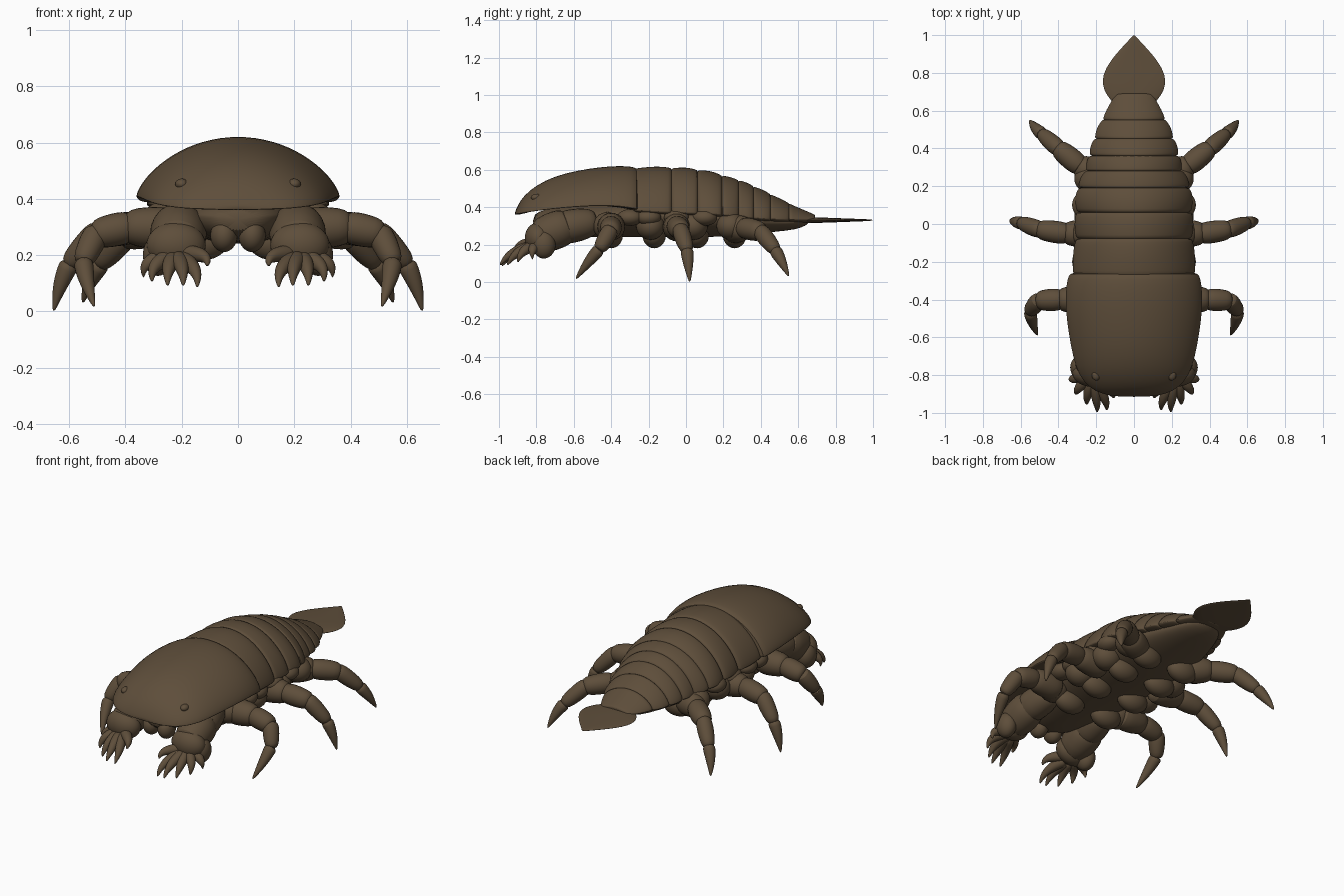
import bpy, bmesh, math
from mathutils import Vector

if "Cube" in bpy.data.objects:
    bpy.data.objects.remove(bpy.data.objects["Cube"], do_unlink=True)

mat = bpy.data.materials.new("brown chitin")
mat.use_nodes = True
COLOR = (0.112, 0.076, 0.043, 1)
mat.diffuse_color = COLOR
bsdf = mat.node_tree.nodes["Principled BSDF"]
bsdf.inputs["Base Color"].default_value = COLOR
bsdf.inputs["Roughness"].default_value = 0.7


def finish(name, bm, mirror=False):
    bmesh.ops.recalc_face_normals(bm, faces=bm.faces)
    mesh = bpy.data.meshes.new(name)
    bm.to_mesh(mesh)
    bm.free()
    mesh.materials.append(mat)
    ob = bpy.data.objects.new(name, mesh)
    bpy.context.collection.objects.link(ob)
    bpy.ops.object.select_all(action="DESELECT")
    ob.select_set(True)
    bpy.context.view_layer.objects.active = ob
    bpy.ops.object.shade_smooth_by_angle(angle=math.radians(50))
    if mirror:
        ob.modifiers.new("mirror", "MIRROR").use_mirror_merge = False
    s = ob.modifiers.new("smooth", "SUBSURF")
    s.levels = s.render_levels = 1


def skin(bm, rings):
    """Join rings of points into a capped tube."""
    loops = [[bm.verts.new(p) for p in ring] for ring in rings]
    n = len(loops[0])
    for a, b in zip(loops, loops[1:]):
        for i in range(n):
            j = (i + 1) % n
            bm.faces.new((a[i], a[j], b[j], b[i]))
    bm.faces.new(loops[0][::-1])
    bm.faces.new(loops[-1])


def section(y, w, top, edge, bottom, n=36):
    """Cross-section with a dome flaring to its edge, and a belly below."""
    ring = []
    for i in range(n):
        a = 2 * math.pi * i / n
        s = math.sin(a)
        z = edge + (s ** 1.35 * (top - edge) if s > 0 else s * (edge - bottom))
        ring.append((w * math.cos(a), y, z))
    return ring


def loft(name, rows):
    bm = bmesh.new()
    skin(bm, [section(*r) for r in rows])
    finish(name, bm)


def tube(bm, pts, radii, n=12):
    """Tapered tube along a path."""
    pts = [Vector(p) for p in pts]
    rings = []
    for i, p in enumerate(pts):
        d = (pts[min(i + 1, len(pts) - 1)] - pts[max(i - 1, 0)]).normalized()
        u = d.cross(Vector((0, 0, 1))).normalized()
        v = u.cross(d)
        rings.append([p + radii[i] * (u * math.cos(k * math.tau / n)
                      + v * math.sin(k * math.tau / n)) for k in range(n)])
    skin(bm, rings)


def joint(bm, a, b, ra, rb):
    """One gently swollen limb segment with rounded ends."""
    a, b = Vector(a), Vector(b)
    ts = (-0.15, -0.06, 0.25, 0.6, 0.98, 1.12)
    ks = (0.55, 0.9, 1.04, 1.06, 1.0, 0.6)
    tube(bm, [a.lerp(b, t) for t in ts], [(ra + (rb - ra) * t) * k for t, k in zip(ts, ks)])


def horn(bm, a, m, b, r):
    """Curved claw through a bent middle point."""
    a, m, b = Vector(a), Vector(m), Vector(b)
    ts = [i / 6 for i in range(7)]
    tube(bm, [a * (1 - t) ** 2 + m * 2 * t * (1 - t) + b * t * t for t in ts],
         [r * (1 - t ** 1.7) + 0.004 for t in ts], n=10)


def blob(bm, c, size):
    res = bmesh.ops.create_uvsphere(bm, u_segments=16, v_segments=10, radius=1)
    bmesh.ops.scale(bm, vec=size, verts=res["verts"])
    bmesh.ops.translate(bm, vec=c, verts=res["verts"])


# Head shield: y, half width, top, rim, underside
loft("head_shield", [
    (-0.915, 0.09, 0.372, 0.364, 0.36), (-0.90, 0.17, 0.41, 0.366, 0.36),
    (-0.87, 0.235, 0.46, 0.370, 0.365), (-0.80, 0.295, 0.52, 0.380, 0.385),
    (-0.70, 0.325, 0.568, 0.392, 0.40), (-0.58, 0.347, 0.598, 0.402, 0.41),
    (-0.46, 0.363, 0.616, 0.408, 0.41), (-0.36, 0.363, 0.623, 0.405, 0.40),
    (-0.29, 0.354, 0.619, 0.395, 0.385), (-0.262, 0.342, 0.610, 0.390, 0.38),
    (-0.255, 0.31, 0.58, 0.390, 0.38)])

# Overlapping back plates following one body profile
PROFILE = [(-0.30, 0.335, 0.612, 0.385), (-0.15, 0.318, 0.618, 0.375), (0.0, 0.312, 0.612, 0.37),
           (0.12, 0.312, 0.596, 0.365), (0.20, 0.300, 0.572, 0.36), (0.30, 0.255, 0.542, 0.35),
           (0.40, 0.232, 0.498, 0.34), (0.50, 0.198, 0.448, 0.335), (0.60, 0.148, 0.398, 0.335),
           (0.70, 0.090, 0.356, 0.335)]


def profile(y):
    for p, q in zip(PROFILE, PROFILE[1:]):
        if y <= q[0]:
            t = (y - p[0]) / (q[0] - p[0])
            return [u + (v - u) * t for u, v in zip(p[1:], q[1:])]
    return PROFILE[-1][1:]


cuts = [-0.28, -0.08, 0.06, 0.19, 0.28, 0.36, 0.45, 0.55, 0.685]
for k, (y0, y1) in enumerate(zip(cuts, cuts[1:])):
    rows = []
    for t, s in ((-0.05, 0.93), (0.06, 0.975), (0.25, 0.995), (0.55, 1.015), (0.85, 1.005), (1.0, 0.975), (1.05, 0.92)):
        y = y0 + (y1 - y0) * t
        w, top, edge = profile(y)
        rows.append((y, w * s, edge + (top - edge) * (0.3 + 0.7 * s), edge, edge - 0.02))
    loft(f"back_plate_{k + 1}", rows)

# Belly
loft("belly", [
    (-0.82, 0.06, 0.36, 0.33, 0.29), (-0.76, 0.14, 0.39, 0.34, 0.25), (-0.62, 0.18, 0.42, 0.34, 0.24),
    (-0.45, 0.22, 0.43, 0.35, 0.24), (-0.25, 0.27, 0.45, 0.36, 0.24), (0.0, 0.26, 0.45, 0.35, 0.24),
    (0.2, 0.25, 0.45, 0.34, 0.24), (0.38, 0.20, 0.42, 0.33, 0.26), (0.55, 0.14, 0.38, 0.32, 0.275),
    (0.62, 0.10, 0.35, 0.325, 0.29), (0.66, 0.05, 0.34, 0.33, 0.315)])

# Tail plate
loft("tail_plate", [(y, w, 0.331 + h, 0.331, 0.331 - h) for y, w, h in (
    (0.60, 0.07, 0.012), (0.63, 0.10, 0.014), (0.68, 0.145, 0.015), (0.73, 0.167, 0.014),
    (0.79, 0.167, 0.012), (0.86, 0.128, 0.009), (0.92, 0.078, 0.007), (0.97, 0.030, 0.005),
    (1.0, 0.004, 0.002))])

# Eyes, barely raised from the shield
bm = bmesh.new()
blob(bm, (0.20, -0.80, 0.452), (0.024, 0.03, 0.02))
finish("eye_bumps", bm, mirror=True)

# Hip lobes and mouthparts under the body
bm = bmesh.new()
for y in (-0.40, -0.17, 0.06, 0.26):
    blob(bm, (0.13, y, 0.25), (0.10, 0.065, 0.07))
    blob(bm, (0.23, y - 0.02, 0.30), (0.09, 0.08, 0.075))
for y in (-0.30, -0.20, -0.05, 0.10):
    blob(bm, (0.27, y, 0.345), (0.06, 0.07, 0.045))
blob(bm, (0.05, -0.76, 0.27), (0.05, 0.06, 0.06))
finish("hip_lobes", bm, mirror=True)

# Walking legs: hip, thigh, knee, ankle, claw tip
LEGS = {
    "front_leg": [(0.24, -0.40, 0.295), (0.39, -0.40, 0.30), (0.505, -0.405, 0.275), (0.55, -0.46, 0.18), (0.51, -0.59, 0.015)],
    "middle_leg": [(0.20, -0.05, 0.29), (0.36, -0.05, 0.30), (0.50, -0.03, 0.28), (0.595, 0.005, 0.175), (0.655, 0.02, 0.0)],
    "rear_leg": [(0.18, 0.25, 0.28), (0.29, 0.31, 0.29), (0.40, 0.40, 0.27), (0.485, 0.475, 0.175), (0.552, 0.55, 0.03)],
}
for name, (hip, thigh, knee, ankle, tip) in LEGS.items():
    bm = bmesh.new()
    joint(bm, hip, thigh, 0.08, 0.066)
    joint(bm, thigh, knee, 0.062, 0.054)
    joint(bm, knee, ankle, 0.050, 0.039)
    bend = Vector(ankle).lerp(Vector(tip), 0.5) + Vector((0.012, 0, 0.01))
    horn(bm, ankle, bend, tip, 0.034)
    finish(name, bm, mirror=True)

# Digging arms with a fan of talons
bm = bmesh.new()
joint(bm, (0.19, -0.50, 0.32), (0.21, -0.66, 0.29), 0.08, 0.095)
joint(bm, (0.21, -0.64, 0.30), (0.215, -0.79, 0.24), 0.105, 0.095)
blob(bm, (0.22, -0.79, 0.235), (0.11, 0.075, 0.085))
blob(bm, (0.285, -0.76, 0.20), (0.055, 0.065, 0.075))
palm = Vector((0.22, -0.79, 0.215))
for tip in ((0.11, -0.92, 0.16), (0.145, -0.985, 0.085), (0.195, -0.995, 0.09),
            (0.25, -0.955, 0.09), (0.305, -0.90, 0.105), (0.335, -0.82, 0.12)):
    tip = Vector(tip)
    bend = palm.lerp(tip, 0.7) + Vector(((tip.x - palm.x) * 0.45, -0.02, 0.035))
    horn(bm, palm.lerp(tip, 0.2), bend, tip, 0.030)
finish("digging_arms", bm, mirror=True)
